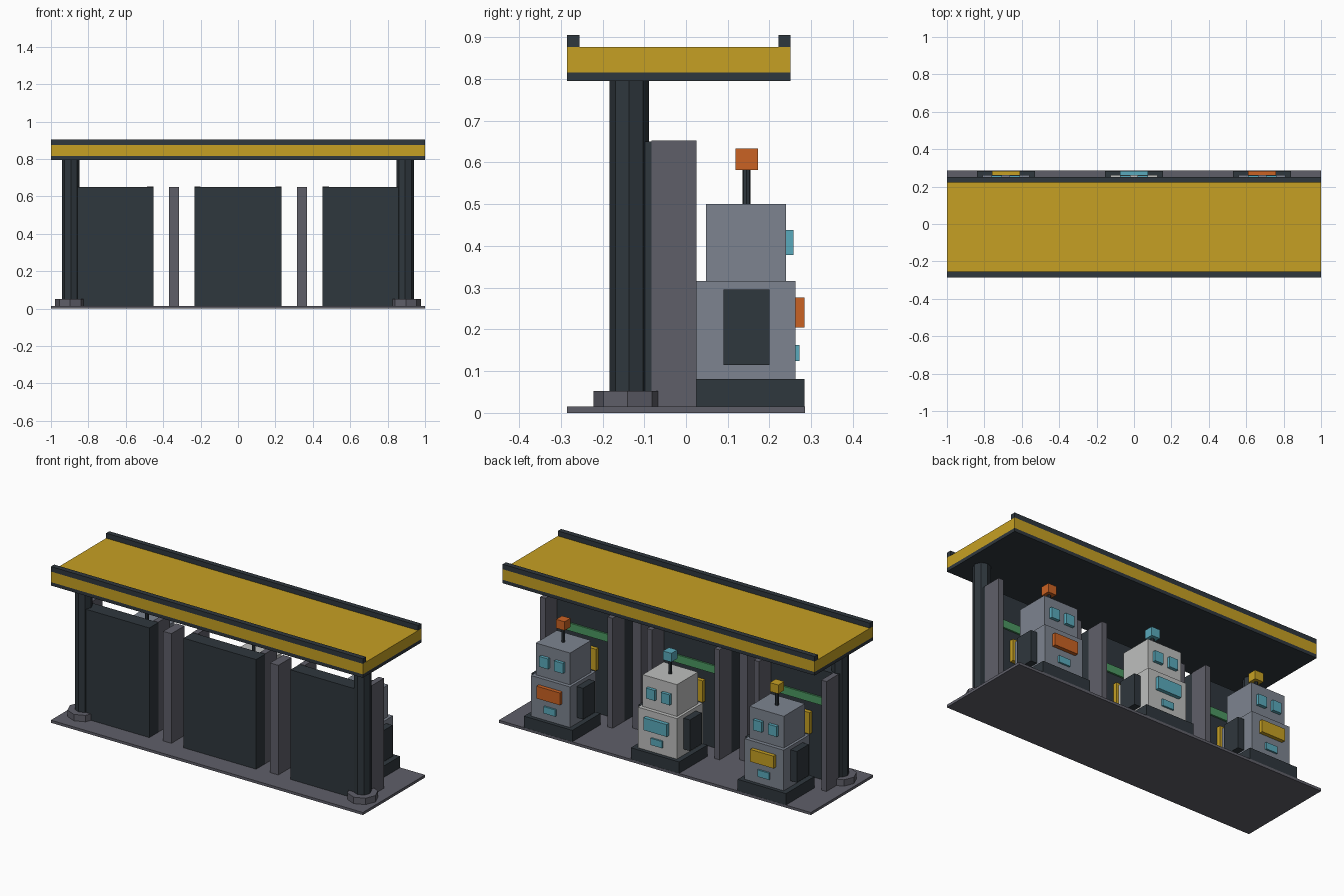
import bpy
import math

cube = bpy.data.objects.get("Cube")
if cube:
    bpy.data.objects.remove(cube, do_unlink=True)


def material(name, *rgb):
    """Flat material from 0-255 display values."""
    lin = [((c / 255 + 0.055) / 1.055) ** 2.4 for c in rgb] + [1.0]
    mat = bpy.data.materials.new(name)
    mat.use_nodes = True
    mat.diffuse_color = lin
    mat.node_tree.nodes["Principled BSDF"].inputs["Base Color"].default_value = lin
    return mat


yellow = material("yellow", 198, 160, 35)
dark = material("dark slate", 47, 55, 61)
grey = material("concrete grey", 95, 95, 105)
steel = material("blue grey steel", 125, 132, 144)
white = material("pale grey", 190, 191, 190)
orange = material("orange", 202, 98, 35)
cyan = material("cyan", 90, 170, 188)
green = material("green", 76, 152, 98)


def box(name, mat, x, y, z):
    """Box from (min, max) pairs."""
    spans = (x, y, z)
    bpy.ops.mesh.primitive_cube_add(size=1, location=[(a + b) / 2 for a, b in spans])
    obj = bpy.context.object
    obj.name = name
    for v in obj.data.vertices:
        v.co = [c * (b - a) for c, (a, b) in zip(v.co, spans)]
    obj.data.materials.append(mat)
    return obj


def post(name, mat, x, y, radius, z):
    """Eight-sided upright between two heights."""
    bpy.ops.mesh.primitive_cylinder_add(
        vertices=8, radius=radius, depth=z[1] - z[0], location=(x, y, sum(z) / 2))
    obj = bpy.context.object
    obj.name = name
    obj.data.materials.append(mat)
    return obj


def around(c, half):
    return (c - half, c + half)


# Ground slab and canopy
full = (-1, 1)
box("ground_slab", grey, full, (-0.285, 0.285), (0, 0.015))
box("canopy_underside", dark, full, (-0.285, 0.25), (0.795, 0.815))
box("canopy_roof", yellow, full, (-0.285, 0.25), (0.815, 0.876))
box("front_roof_rail", dark, full, (-0.285, -0.255), (0.876, 0.905))
box("back_roof_rail", dark, full, (0.221, 0.25), (0.876, 0.905))

# Support columns and free-standing dividers
for side, label in ((1, "left"), (-1, "right")):
    post(label + "_column", dark, side * 0.894, -0.136, 0.047, (0.015, 0.795))
    post(label + "_column_foot", grey, side * 0.897, -0.14, 0.082, (0.015, 0.052))
    box(label + "_divider", grey, around(side * 0.3425, 0.0265), (-0.158, -0.038), (0.015, 0.65))


def bay(label, cx, shell, accent):
    """Booth with a robot facing the back."""
    # Booth walls, light strip and sign
    box(label + "_bay_panel", dark, around(cx, 0.2325), (-0.166, -0.083), (0.015, 0.65))
    box(label + "_light_strip", green, around(cx, 0.18), (-0.083, -0.073), (0.45, 0.495))
    box(label + "_sign", yellow, around(cx, 0.065), (-0.083, -0.06), (0.27, 0.395))
    # Robot body
    box(label + "_robot_base", dark, around(cx, 0.155), (0.025, 0.284), (0.015, 0.081))
    box(label + "_robot_body", shell, around(cx, 0.125), (0.025, 0.262), (0.081, 0.316))
    box(label + "_robot_head", shell, around(cx, 0.11), (0.048, 0.24), (0.316, 0.5))
    box(label + "_chest_plate", accent, around(cx, 0.075), (0.262, 0.284), (0.205, 0.276))
    box(label + "_status_light", cyan, around(cx, 0.037), (0.262, 0.272), (0.124, 0.163))
    post(label + "_antenna_rod", dark, cx, 0.145, 0.01, (0.5, 0.582))
    box(label + "_antenna_tip", accent, around(cx, 0.027), (0.118, 0.172), (0.582, 0.633))
    # Mirrored side pieces
    for s in (1, -1):
        box(label + "_bay_wall", grey, around(cx + s * 0.216, 0.0165), (-0.083, 0.025), (0.015, 0.652))
        box(label + "_robot_eye", cyan, around(cx + s * 0.048, 0.028), (0.24, 0.258), (0.378, 0.438))
        box(label + "_robot_arm", dark, around(cx + s * 0.145, 0.02), (0.09, 0.2), (0.115, 0.295))


bay("left", 0.685, steel, orange)
bay("middle", 0, white, cyan)
bay("right", -0.685, steel, yellow)
